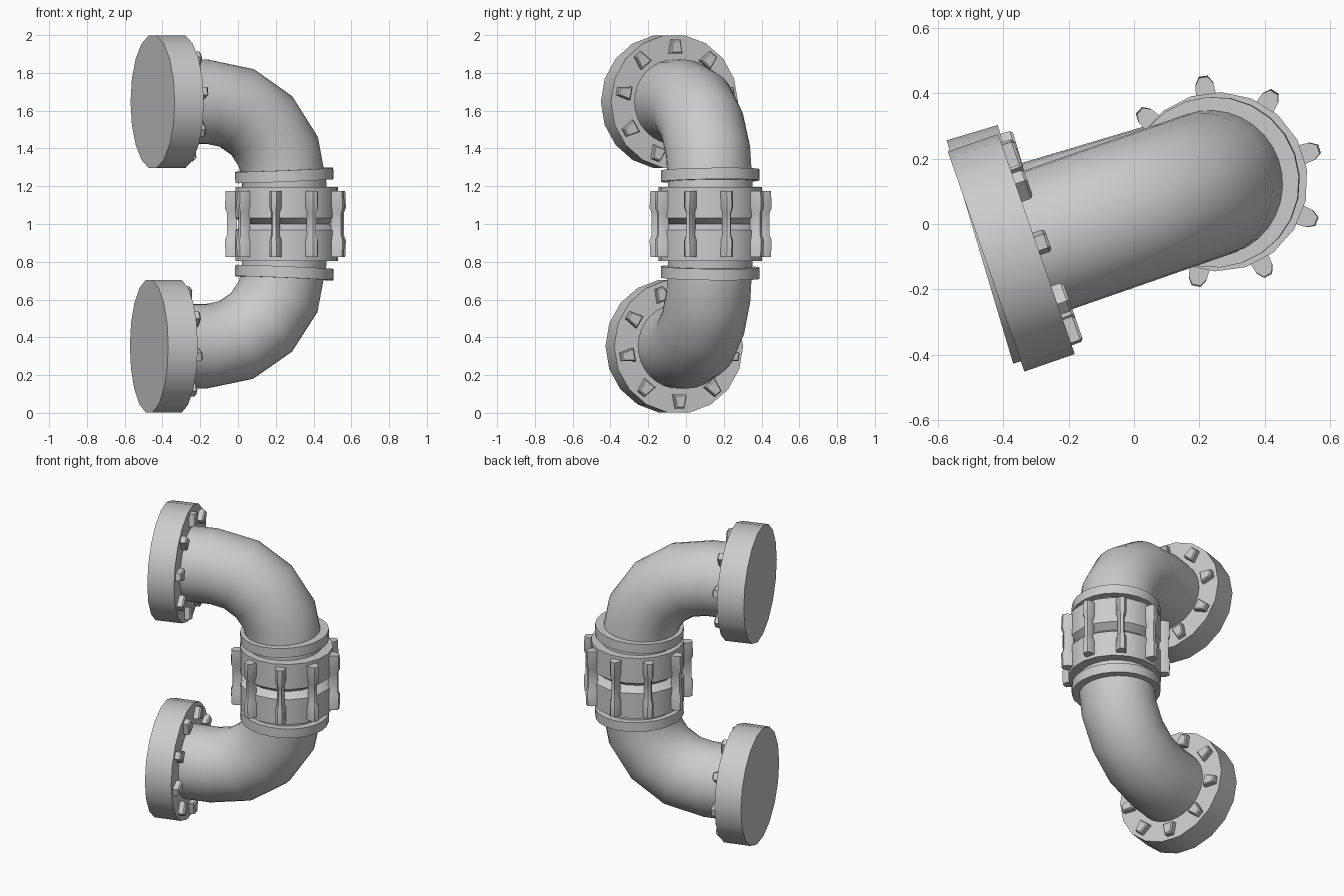
import bpy, bmesh
from math import cos, sin, pi, radians
from mathutils import Vector

if "Cube" in bpy.data.objects:
    bpy.data.objects.remove(bpy.data.objects["Cube"], do_unlink=True)

grey = bpy.data.materials.new("pipe_grey")
grey.use_nodes = True
colour = (0.6, 0.6, 0.6, 1)
grey.diffuse_color = colour
grey.node_tree.nodes["Principled BSDF"].inputs["Base Color"].default_value = colour

UP = Vector((0, 0, 1))
X, Y = Vector((1, 0, 0)), Vector((0, 1, 0))
AXIS = Vector((0.245, 0.128, 0))     # vertical line where the elbows meet
HUB = Vector((0.257, 0.129, 0))      # vertical line through the coupling
COUNT = 9                            # bolts and clamps per ring
TURN = radians(18)
SIDES = 2 * COUNT


def loft(name, rings):
    """Skin a list of equal rings and cap both ends."""
    bm = bmesh.new()
    loops = [[bm.verts.new(p) for p in ring] for ring in rings]
    n = len(loops[0])
    for a, b in zip(loops, loops[1:]):
        for i in range(n):
            j = (i + 1) % n
            bm.faces.new((a[i], a[j], b[j], b[i]))
    bm.faces.new(loops[0])
    bm.faces.new(loops[-1])
    bmesh.ops.recalc_face_normals(bm, faces=bm.faces)
    mesh = bpy.data.meshes.new(name)
    bm.to_mesh(mesh)
    bm.free()
    mesh.materials.append(grey)
    obj = bpy.data.objects.new(name, mesh)
    bpy.context.collection.objects.link(obj)
    bpy.ops.object.select_all(action="DESELECT")
    obj.select_set(True)
    bpy.context.view_layer.objects.active = obj
    bpy.ops.object.shade_smooth_by_angle(angle=radians(30))


def circle(centre, a, b, r, sides, phase=0.0):
    return [centre + r * (a * cos(phase + 2 * pi * i / sides) + b * sin(phase + 2 * pi * i / sides))
            for i in range(sides)]


def half(label, s, angle, reach):
    """One elbow with its flange; s is +1 for the top and -1 for the bottom."""
    out = Vector((-cos(angle), -sin(angle), 0))
    side = Vector((sin(angle), -cos(angle), 0))
    mid_z, bend, thick, bore = 1 + s * 0.647, 0.43, 0.163, 0.224

    # elbow pipe: vertical stub, quarter bend, straight run into the flange
    hub = AXIS + out * bend + UP * (mid_z - s * bend)
    rings = [circle(AXIS + UP * (1 + s * 0.05), out, side, bore, 32)]
    for k in range(5):
        t = k * pi / 8
        radial = -out * cos(t) + UP * s * sin(t)
        rings.append(circle(hub + radial * bend, -radial, side, bore, 32))
    face = AXIS + out * (reach - thick) + UP * mid_z
    rings.append(circle(face + out * 0.05, -UP * s, side, bore, 32))
    loft(label + "_elbow_pipe", rings)

    # end flange
    loft(label + "_flange", [circle(face + out * d, side, UP, 0.356, SIDES) for d in (0, thick)])

    # tapered bolts on the inner face of the flange
    for i in range(COUNT):
        t = 2 * pi * i / COUNT
        radial = UP * s * cos(t) + side * sin(t)
        across = side * cos(t) - UP * s * sin(t)
        bolt = []
        for depth, k in ((0.01, 1), (-0.03, 1), (-0.038, 0.8)):
            c = face + out * depth + radial * 0.292
            bolt.append([c + radial * r * k + across * w * k for r, w in
                         ((-0.037, -0.036), (-0.037, 0.036), (0.037, 0.022), (0.037, -0.022))])
        loft(label + "_flange_bolt", bolt)

    # collar, leaning slightly with the start of the bend
    lean = radians(2.5)
    slope = out * cos(lean) - UP * s * sin(lean)
    normal = out * sin(lean) + UP * s * cos(lean)
    loft(label + "_collar", [circle(AXIS + UP * (1 + s * 0.257) + normal * d, slope, side, 0.261, 24)
                             for d in (-0.03, 0.03)])

    # coupling half, bevelled towards the middle to leave a V groove
    loft(label + "_coupling", [circle(HUB + UP * (1 + s * z), X, Y, r, SIDES, TURN + pi / SIDES)
                               for r, z in ((0.23, 0), (0.274, 0.033), (0.274, 0.195))])


half("upper", 1, radians(19.2), 0.738)
half("lower", -1, radians(16.6), 0.747)

# clamp bars around the coupling: long lugs joined by a short waist
for i in range(COUNT):
    t = TURN + 2 * pi * i / COUNT
    radial = Vector((cos(t), sin(t), 0))
    across = Vector((-sin(t), cos(t), 0))
    rings = []
    for z, w, outer in ((-0.175, 0.031, 0.322), (-0.085, 0.03, 0.326), (-0.06, 0.021, 0.316),
                        (0.06, 0.021, 0.316), (0.085, 0.03, 0.326), (0.175, 0.031, 0.322)):
        section = ((0.262, -w), (outer - 0.022, -w * 0.9), (outer, -w * 0.45),
                   (outer, w * 0.45), (outer - 0.022, w * 0.9), (0.262, w))
        rings.append([HUB + UP * (1 + z) + radial * r + across * d for r, d in section])
    loft("clamp_bar", rings)
